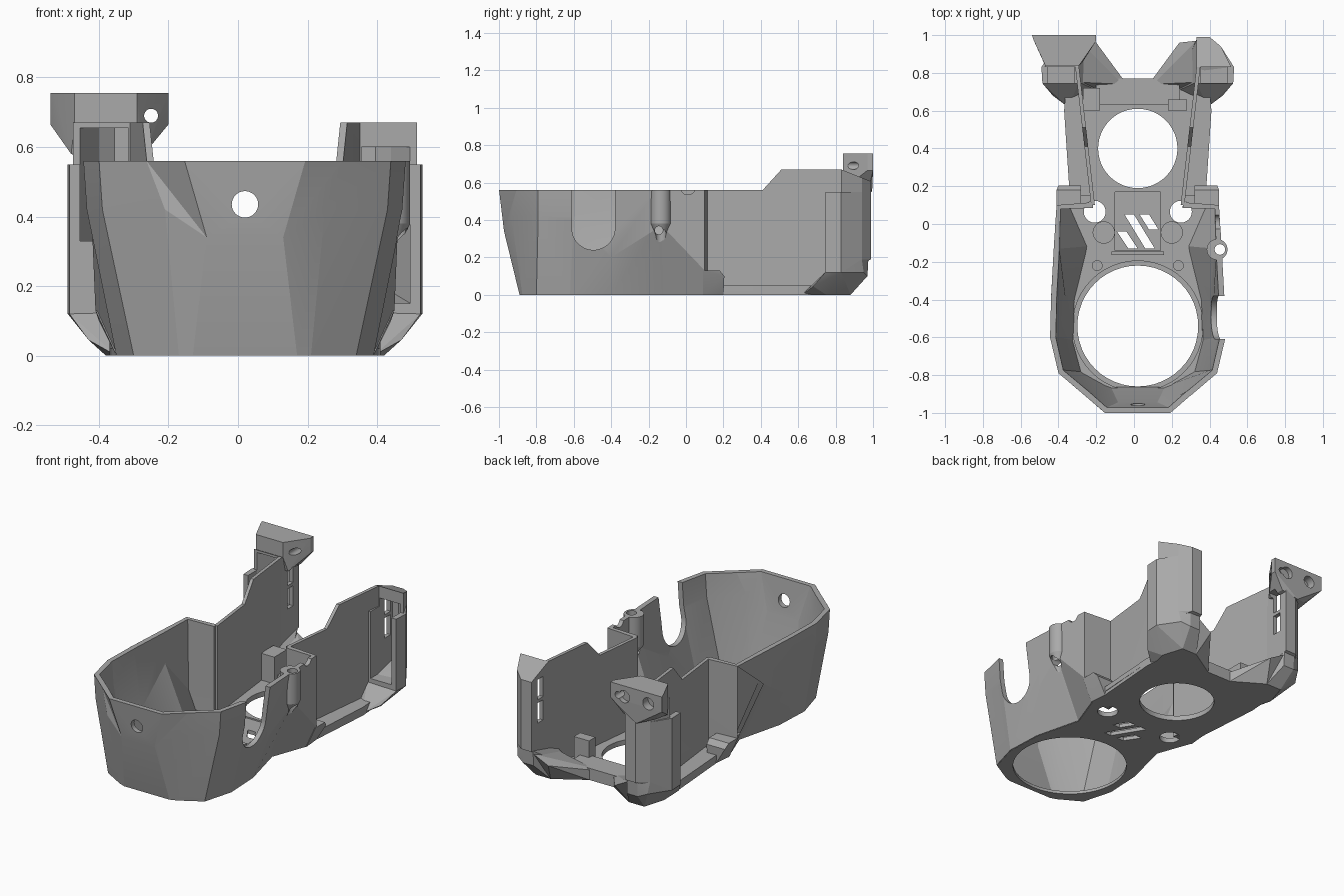
import bpy, bmesh, math
from mathutils import Matrix

cube = bpy.data.objects.get("Cube")
if cube:
    bpy.data.objects.remove(cube)

CX = 0.02          # symmetry plane of the shell
grey = bpy.data.materials.new("plain grey")
grey.use_nodes = True
grey.diffuse_color = (0.4, 0.4, 0.4, 1)
grey.node_tree.nodes["Principled BSDF"].inputs["Base Color"].default_value = (0.4, 0.4, 0.4, 1)
parts = []


def finish(name, bm, fix=True):
    if fix:
        bmesh.ops.recalc_face_normals(bm, faces=bm.faces)
    mesh = bpy.data.meshes.new(name)
    bm.to_mesh(mesh)
    bm.free()
    mesh.materials.append(grey)
    ob = bpy.data.objects.new(name, mesh)
    bpy.context.collection.objects.link(ob)
    parts.append(ob)
    return ob


def hull(name, pts):
    bm = bmesh.new()
    verts = [bm.verts.new(p) for p in pts]
    bmesh.ops.convex_hull(bm, input=verts)
    loose = [v for v in bm.verts if not v.link_faces]
    bmesh.ops.delete(bm, geom=loose, context='VERTS')
    bmesh.ops.dissolve_limit(bm, angle_limit=0.01, verts=bm.verts, edges=bm.edges)
    return finish(name, bm)


def prism(name, outline, z0, z1):
    bm = bmesh.new()
    face = bm.faces.new([bm.verts.new((x, y, z0)) for x, y in outline])
    new = bmesh.ops.extrude_face_region(bm, geom=[face])["geom"]
    moved = [v for v in new if isinstance(v, bmesh.types.BMVert)]
    bmesh.ops.translate(bm, verts=moved, vec=(0, 0, z1 - z0))
    return finish(name, bm)


def box(name, x0, x1, y0, y1, z0, z1):
    return prism(name, [(x0, y0), (x1, y0), (x1, y1), (x0, y1)], z0, z1)


def cyl(name, loc, r, depth, axis='Z', r2=None):
    bm = bmesh.new()
    turn = {'Z': Matrix(), 'X': Matrix.Rotation(math.pi / 2, 4, 'Y'),
            'Y': Matrix.Rotation(math.pi / 2, 4, 'X')}[axis]
    bmesh.ops.create_cone(bm, cap_ends=True, segments=48, radius1=r,
                          radius2=r if r2 is None else r2, depth=depth,
                          matrix=Matrix.Translation(loc) @ turn)
    return finish(name, bm)


def bake(ob):
    deps = bpy.context.evaluated_depsgraph_get()
    mesh = bpy.data.meshes.new_from_object(ob.evaluated_get(deps))
    ob.modifiers.clear()
    ob.data = mesh


def cut(targets, cutters):
    for ob in targets:
        for c in cutters:
            mod = ob.modifiers.new("cut", 'BOOLEAN')
            mod.operation = 'DIFFERENCE'
            mod.solver = 'EXACT'
            mod.object = c
        bake(ob)
    for c in cutters:
        parts.remove(c)
        bpy.data.objects.remove(c)


# Faceted front shroud: three point rows for one half, mirrored and lofted
low = [(.15, -.89, 0), (.19, -.875, 0), (.32, -.80, 0), (.37, -.62, 0), (.36, -.40, 0),
       (.29, -.12, 0), (.37, .10, 0), (.24, .115, 0)]
mid = [(.11, -.973, .34), (.23, -.935, .42), (.41, -.79, .42), (.455, -.60, .42),
       (.41, -.40, .2), (.44, -.13, .37), (.43, .10, .13), (.24, .115, .13)]
top = [(.175, -1, .565), (.285, -.905, .565), (.42, -.79, .565), (.465, -.60, .565),
       (.46, -.40, .565), (.445, -.13, .565), (.43, .10, .565), (.24, .115, .565)]
bm = bmesh.new()
rows = []
for row in (low, mid, top):
    full = [(-x, y, z) for x, y, z in reversed(row)] + row
    rows.append([bm.verts.new((x + CX, y, z)) for x, y, z in full])
for a, b in zip(rows, rows[1:]):
    for i in range(len(a) - 1):
        bm.faces.new((a[i], a[i + 1], b[i + 1], b[i]))
shroud = finish("front_shroud", bm, fix=False)
solid = shroud.modifiers.new("wall", 'SOLIDIFY')
solid.thickness = 0.03
solid.offset = -1
bake(shroud)

# Hollow side boss with its cone underside
boss = cyl("side_boss", (.44, -.135, .47), .055, .18)
boss_cone = cyl("side_boss_cone", (.44, -.135, .34), .02, .08, r2=.055)

# Shroud openings: level rim, front hole, side slot, rim dip, boss bore, screw hole
cut([shroud], [box("c", -1, 1, -1.5, 1, .56, .7),
               cyl("c", (CX, -1, .435), .038, .3, 'Y'),
               cyl("c", (.46, -.495, .355), .115, .2, 'X'),
               box("c", .36, .56, -.61, -.38, .355, .7)])
cut([shroud, boss, boss_cone], [cyl("c", (.46, .01, .575), .04, .2, 'X'),
                                cyl("c", (.455, -.135, .5), .028, .5),
                                cyl("c", (.46, -.145, .345), .022, .3, 'X')])

# Floor plate
side = [(x - .006, y) for x, y, z in low[:-1]]
side += [(.36, .2), (.39, .6), (.38, .72), (.26, .77)]
outline = [(CX + x, y) for x, y in side] + [(CX - x, y) for x, y in reversed(side)]
floor = prism("floor_plate", outline, 0, .03)


def slot(x0, y0, x1, y1, w=.05):
    return prism("c", [(x0, y0), (x0 + w, y0), (x1 + w, y1), (x1, y1)], -.1, .2)


cutters = [cyl("c", (CX, -.54, 0), .32, .4), cyl("c", (CX, -.54, .118), .345, .2),
           cyl("c", (CX, .40, 0), .21, .4),
           box("c", -.1, .14, -.14, .17, .022, .2),
           slot(-.05, .05, .06, -.13), slot(.03, .05, .08, -.03), slot(-.09, -.04, -.03, -.13)]
for s in (-1, 1):
    cutters.append(cyl("c", (CX + s * .228, .065, 0), .058, .4))
    cutters.append(cyl("c", (CX + s * .215, -.22, .045), .026, .06))
    cutters.append(cyl("c", (CX + s * .18, -.045, .045), .056, .05))
cut([floor], cutters)

# Floor ribs and clips
box("floor_rib", -.12, .16, -.165, -.145, .02, .05)
box("rear_bar", -.2, .24, .63, .77, .02, .07)
box("right_clip", -.27, -.18, .60, .72, .02, .19)
box("left_clip", .18, .28, .60, .66, .02, .17)

for s, tag in ((1, "left"), (-1, "right")):
    def m(pts):
        return [(CX + s * p[0],) + tuple(p[1:]) for p in pts]

    # Thin rear side wall with its raised, sloping top edge
    bm = bmesh.new()
    profile = [(.1, .02), (.72, .03), (.97, .14), (.98, .61), (.83, .67), (.51, .67),
               (.41, .56), (.1, .56)]
    loops = []
    for off in (0, .02):
        loops.append([bm.verts.new((CX + s * (.227 + off + .115 * (y - .1)), y, z))
                      for y, z in profile])
        bm.faces.new(loops[-1])
    for i in range(len(profile)):
        j = (i + 1) % len(profile)
        bm.faces.new((loops[0][i], loops[0][j], loops[1][j], loops[1][i]))
    wall = finish(tag + "_side_wall", bm)

    # Ledge outside the wall
    prism(tag + "_side_ledge", m([(.24, .15), (.36, .15), (.39, .6), (.38, .72), (.30, .72)]),
          .02, .05)

    # Stepped foot behind the shroud
    hull(tag + "_side_foot", m([(.3, .09, 0), (.37, .09, 0), (.36, .2, 0), (.3, .2, 0),
                                (.3, .09, .13), (.43, .09, .13), (.43, .18, .13), (.3, .18, .13),
                                (.42, .205, .1), (.3, .205, .1)]))

    # Rear corner pillar: lower and upper body
    base = [(.31, .745), (.31, .99), (.38, .99), (.44, .94), (.51, .83), (.505, .745)]
    lower = hull(tag + "_pillar_lower",
                 m([(x, y, z) for x, y in base for z in (.19 if y > .9 else .12, .55)]))
    tip = [(.31, .83), (.31, .99), (.38, .99), (.44, .94), (.495, .83)]
    upper = hull(tag + "_pillar_upper",
                 m([(x, y, z) for x, y in tip for z in (.5, .67 - .4 * (y - .83))]))

    # Flared foot and inner ramp
    hull(tag + "_pillar_foot",
         m([(.2, .70, 0), (.37, .62, 0), (.40, .75, 0), (.36, .88, 0), (.26, .88, 0),
            (.30, .70, .05), (.45, .68, .045), (.505, .745, .12), (.51, .83, .12),
            (.43, .95, .12), (.38, .97, .1), (.31, .97, .1), (.31, .975, .19), (.38, .975, .19),
            (.44, .94, .19), (.51, .83, .13), (.31, .75, .13)]))
    hull(tag + "_inner_ramp",
         m([(.08, .74, 0), (.08, .77, 0), (.26, .88, 0), (.3, .7, 0), (.08, .77, .06),
            (.08, .74, .06), (.22, .96, .12), (.31, .97, .17), (.30, .75, .11)]))

    # Open pocket and slots of the pillar
    z0, z1 = (.15, .60) if s > 0 else (.33, .655)
    targets = [wall, lower, upper]
    if s < 0:
        # Flared mounting head on the taller pillar
        head = [(-.54, 1), (-.2, 1), (-.2, .97), (-.29, .84), (-.47, .84), (-.53, .97)]
        stem = [(-.48, .86), (-.46, .95), (-.27, .98), (-.27, .86)]
        block = hull("mounting_head", [(x, y, z) for x, y in head for z in (.665, .755)]
                     + [(x, y, .58) for x, y in stem] + [(-.37, .995, .55)])
        targets.append(block)
    pocket = prism("c", m([(.335, .65), (.335, .955), (.375, .955), (.42, .92), (.475, .83),
                           (.475, .65)]), z0, z1)
    slots = [box("c", *sorted((CX + s * .24, CX + s * .38)), .88, .935, a, a + .12)
             for a in (.34, .48)]
    cut(targets, [pocket] + slots)

# Screw holes in the mounting head
cut([block], [cyl("c", (-.25, .92, .69), .02, .4, 'Y'),
              cyl("c", (-.29, 1, .69), .036, .06, 'Y'),
              cyl("c", (-.45, 1, .69), .036, .1, 'Y')])

# Keep creases sharp and round holes smooth
bpy.ops.object.select_all(action='DESELECT')
for ob in parts:
    ob.select_set(True)
bpy.context.view_layer.objects.active = shroud
bpy.ops.object.shade_smooth_by_angle(angle=math.radians(12))
